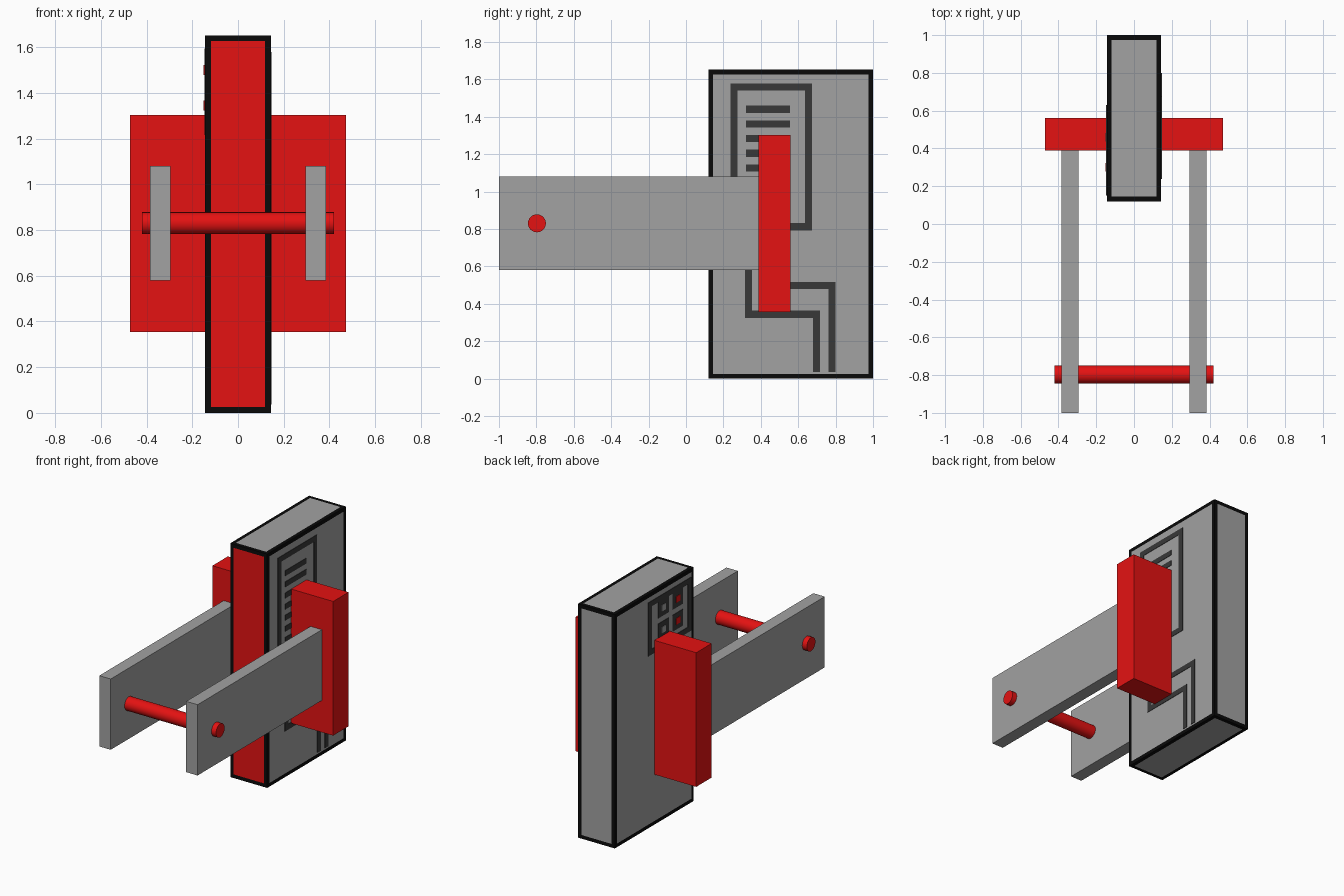
import bpy, bmesh
from mathutils import Matrix, Vector

if "Cube" in bpy.data.objects:
    bpy.data.objects.remove(bpy.data.objects["Cube"])


def material(name, rgb):
    m = bpy.data.materials.new(name)
    m.diffuse_color = (*rgb, 1)
    m.use_nodes = True
    m.node_tree.nodes["Principled BSDF"].inputs["Base Color"].default_value = m.diffuse_color
    return m


BLACK = material("black", (0.003, 0.003, 0.003))
GREY = material("grey", (0.36, 0.36, 0.36))
DARK = material("dark grey", (0.04, 0.04, 0.04))
RED = material("red", (0.78, 0.006, 0.006))


def add_box(bm, lo, hi):
    lo, hi = Vector(lo), Vector(hi)
    mat = Matrix.Translation((lo + hi) / 2) @ Matrix.Diagonal((*(hi - lo), 1))
    bmesh.ops.create_cube(bm, size=1, matrix=mat)


def finish(name, bm, *mats):
    me = bpy.data.meshes.new(name)
    bm.to_mesh(me)
    bm.free()
    for m in mats:
        me.materials.append(m)
    ob = bpy.data.objects.new(name, me)
    bpy.context.collection.objects.link(ob)
    return ob


def box(name, lo, hi, mat):
    bm = bmesh.new()
    add_box(bm, lo, hi)
    return finish(name, bm, mat)


HALF = 0.144  # half width of the upright body
T = 0.003     # thickness of the painted details
W = 0.038     # width of the painted lines


def plates(name, side, rects, mat, lift=T):
    """Thin plates on a body side; rects are (y0, z0, y1, z1)."""
    bm = bmesh.new()
    for y0, z0, y1, z1 in rects:
        xs = sorted((side * (HALF - 0.002), side * (HALF + lift)))
        add_box(bm, (xs[0], y0, z0), (xs[1], y1, z1))
    return finish(name, bm, mat)


def stroke(points):
    """Rectangles for a line along y/z points."""
    h = W / 2
    return [(min(a[0], b[0]) - h, min(a[1], b[1]) - h,
             max(a[0], b[0]) + h, max(a[1], b[1]) + h)
            for a, b in zip(points, points[1:])]


def frame(y0, z0, y1, z1):
    return stroke([(y0, z0), (y1, z0), (y1, z1), (y0, z1), (y0, z0)])


# Upright body: black edges, inset grey panels, red front panel
bm = bmesh.new()
add_box(bm, (-HALF, 0.12, 0), (HALF, 1.0, 1.652))
panels = bm.faces[:]
bmesh.ops.inset_individual(bm, faces=panels, thickness=0.036)
for f in panels:
    f.material_index = 2 if f.normal.y < -0.9 else 1
finish("body", bm, BLACK, GREY, RED)

# Right side: vent frame, vent slots and two circuit lines
plates("vent_frame", 1, frame(0.256, 0.812, 0.655, 1.56), DARK)
plates("vent_slots", 1, [(0.32, z - W / 2, 0.556, z + W / 2)
                         for z in (1.44 - 0.0785 * i for i in range(8))], DARK)
plates("circuit_lines", 1,
       stroke([(0.334, 0.79), (0.334, 0.344), (0.698, 0.344), (0.698, 0.055)])
       + stroke([(0.43, 0.79), (0.43, 0.498), (0.78, 0.498), (0.78, 0.055)]), DARK)

# Left side: button frame with four square buttons
plates("button_frame", -1, frame(0.17, 1.235, 0.61, 1.575), DARK)
rows = (1.50, 1.345)


def squares(y, half):
    return [(y - half, z - half, y + half, z + half) for z in rows]


plates("buttons", -1, squares(0.46, 0.058) + squares(0.30, 0.058), DARK)
plates("grey_button_centres", -1, squares(0.46, 0.022), GREY, 2 * T)
plates("red_button_centres", -1, squares(0.30, 0.022), RED, 2 * T)

# Red cross slab through the body
box("cross_slab", (-0.472, 0.388, 0.355), (0.472, 0.56, 1.303), RED)

# Two forward arms
for side, name in ((-1, "left_arm"), (1, "right_arm")):
    xs = sorted((side * 0.295, side * 0.384))
    box(name, (xs[0], -1.0, 0.58), (xs[1], 0.40, 1.08), GREY)

# Red rod joining the arms
bpy.ops.mesh.primitive_cylinder_add(vertices=24, radius=0.048, depth=0.84,
                                    location=(0, -0.797, 0.83),
                                    rotation=(0, 1.5707963, 0))
rod = bpy.context.object
rod.name = "rod"
rod.data.materials.append(RED)
bpy.ops.object.shade_smooth_by_angle()
